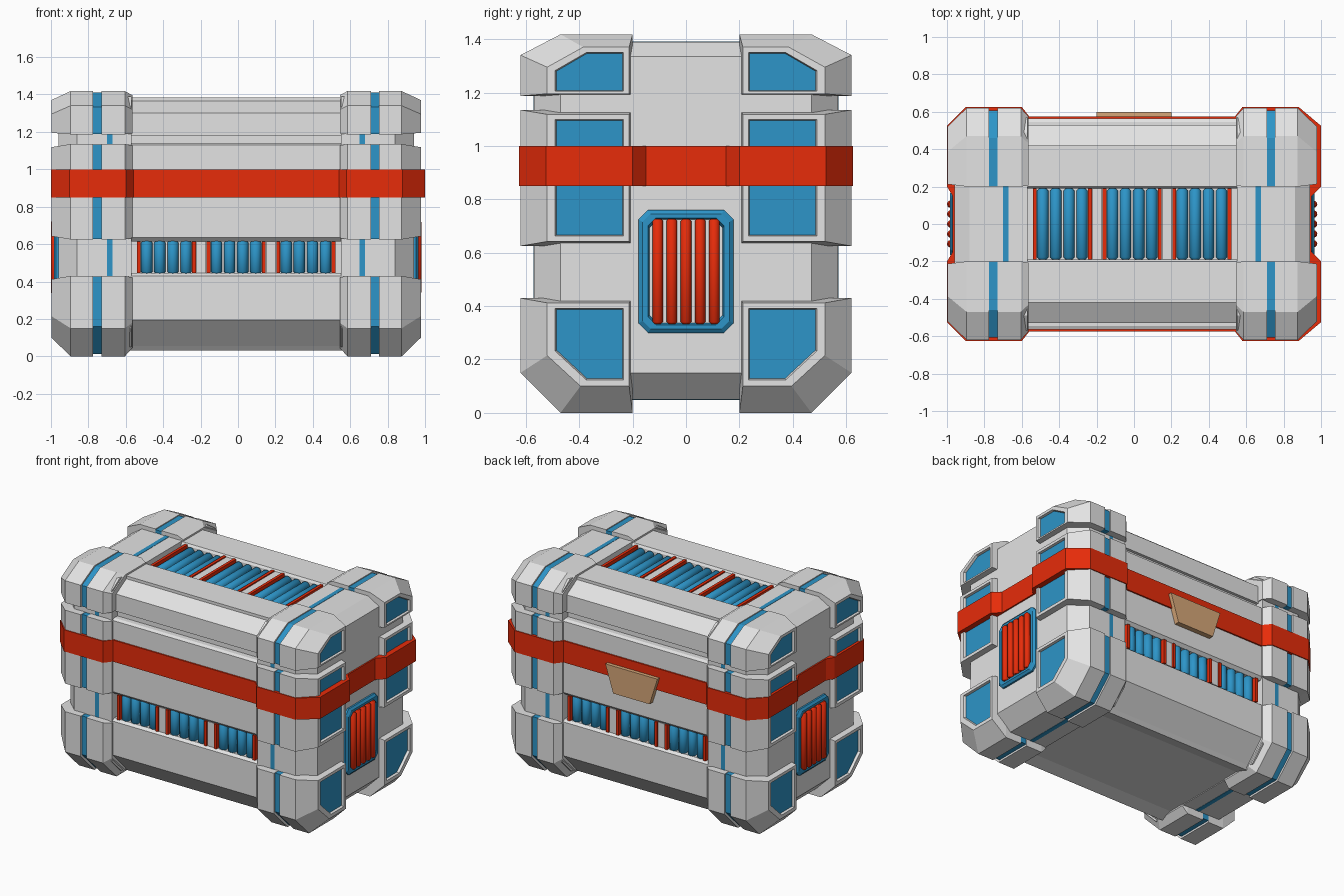
import bpy, bmesh, math

if "Cube" in bpy.data.objects:
    bpy.data.objects.remove(bpy.data.objects["Cube"])

def material(name, col):
    m = bpy.data.materials.new(name)
    m.diffuse_color = (*col, 1)
    m.use_nodes = True
    m.node_tree.nodes["Principled BSDF"].inputs["Base Color"].default_value = m.diffuse_color
    return m

GRAY = material("light gray", (0.77, 0.77, 0.77))
BLUE = material("blue", (0.026, 0.30, 0.58))
RED = material("red", (0.80, 0.025, 0.003))
TAN = material("tan", (0.68, 0.39, 0.19))
SHIFT = -0.01  # everything but the strap sits slightly to the left


def finish(name, bm, mats, dx=SHIFT):
    bmesh.ops.recalc_face_normals(bm, faces=bm.faces)
    bmesh.ops.translate(bm, verts=bm.verts, vec=(dx, 0, 0))
    me = bpy.data.meshes.new(name)
    bm.to_mesh(me)
    bm.free()
    for m in mats:
        me.materials.append(m)
    ob = bpy.data.objects.new(name, me)
    bpy.context.collection.objects.link(ob)
    return ob


def loft(bm, rings, seg=None, last=0, first=0, smooth=False):
    """Skin equal-length rings; seg gives a material index per span."""
    vs = [[bm.verts.new(p) for p in r] for r in rings]
    n = len(rings[0])
    for k in range(len(vs) - 1):
        for i in range(n):
            j = (i + 1) % n
            f = bm.faces.new((vs[k][i], vs[k][j], vs[k + 1][j], vs[k + 1][i]))
            f.material_index = seg[k] if seg else 0
            f.smooth = smooth
    bm.faces.new(vs[0]).material_index = first
    bm.faces.new(vs[-1]).material_index = last


def lerp(a, b, t):
    return [(p[0] + (q[0] - p[0]) * t, p[1] + (q[1] - p[1]) * t) for p, q in zip(a, b)]


def box(bm, x0, x1, y0, y1, z0, z1):
    loft(bm, [[(x0, y0, z), (x1, y0, z), (x1, y1, z), (x0, y1, z)] for z in (z0, z1)])


def rod(bm, a, axis, length, r, n=12):
    """Round bar with slightly rounded ends, starting at a along axis (1=y, 2=z)."""
    rings = []
    for t, k in ((0, .6), (r * .4, 1), (length - r * .4, 1), (length, .6)):
        ring = []
        for i in range(n):
            w = 2 * math.pi * i / n
            c, s = r * k * math.cos(w), r * k * math.sin(w)
            ring.append((a[0] + c, a[1] + t, a[2] + s) if axis == 1
                        else (a[0] + c, a[1] + s, a[2] + t))
        rings.append(ring)
    loft(bm, rings, smooth=True)


def both(half):
    return half + [(-y, z) for y, z in reversed(half)]


# centre body: one long profile with grooves for the rods and a low ridge beneath
half = [(.32, .055), (.41, .032), (.43, .055), (.565, .195), (.565, .43), (.545, .445),
        (.51, .445), (.51, .615), (.545, .615), (.565, .635), (.565, 1.13), (.545, 1.14),
        (.51, 1.14), (.51, 1.18), (.53, 1.18), (.53, 1.30), (.42, 1.365), (.42, 1.385),
        (.2, 1.385), (.19, 1.37), (.19, 1.335)]
bm = bmesh.new()
loft(bm, [[(x, y, z) for y, z in both(half)] for x in (-.58, .58)])
finish("centre_body", bm, [GRAY])

# end cores: chamfered blocks seen between the corner pads
bm = bmesh.new()
for sx in (-1, 1):
    rings = []
    for z, d in ((.05, .1), (.15, 0), (1.335, 0), (1.39, .08)):
        X, Y = .95 - d, .57 - d
        rings.append([(sx * x, y, z) for x, y in
                      ((.56, -Y), (X - .1, -Y), (X, -Y + .1), (X, Y - .1), (X - .1, Y), (.56, Y))])
    loft(bm, rings)
finish("end_cores", bm, [GRAY])

# thin blue bands around the end cores
bm = bmesh.new()
ring = both([(.43, .048), (.471, .048), (.572, .149), (.572, 1.336), (.491, 1.392), (.43, 1.392)])
for sx in (-1, 1):
    loft(bm, [[(sx * x, y, z) for y, z in ring] for x in (.66, .69)])
finish("core_bands", bm, [BLUE])

# corner pads: outer outline, end-face outline, blue window outline
pads = {
    "lower_corner_pads": (
        [(.2, 0), (.47, 0), (.62, .15), (.62, .43), (.2, .43)],
        [(.213, .1), (.395, .1), (.52, .215), (.52, .412), (.213, .412)],
        [(.238, .128), (.37, .128), (.485, .235), (.485, .388), (.238, .388)]),
    "middle_corner_pads": (
        [(.2, .625), (.62, .625), (.62, 1.135), (.2, 1.135)],
        [(.213, .642), (.52, .642), (.52, 1.118), (.213, 1.118)],
        [(.238, .667), (.485, .667), (.485, 1.095), (.238, 1.095)]),
    "upper_corner_pads": (
        [(.2, 1.187), (.62, 1.187), (.62, 1.34), (.47, 1.418), (.2, 1.418)],
        [(.213, 1.195), (.52, 1.195), (.52, 1.295), (.385, 1.37), (.213, 1.37)],
        [(.238, 1.207), (.485, 1.207), (.485, 1.28), (.37, 1.347), (.238, 1.347)]),
}
for name, (P, Q, B) in pads.items():
    bm = bmesh.new()
    spans = [(.555, lerp(P, Q, .45)), (.595, P), (.72, P), (.72, lerp(P, Q, .13)),
             (.765, lerp(P, Q, .13)), (.765, P), (.885, P), (.988, Q),
             (.988, lerp(Q, B, .85)), (.972, B)]
    for sx in (-1, 1):
        for sy in (-1, 1):
            loft(bm, [[(sx * x, sy * y, z) for y, z in r] for x, r in spans],
                 seg=[0, 0, 0, 1, 0, 0, 0, 0, 0], last=1)
    finish(name, bm, [GRAY, BLUE])

# red strap round the whole crate, following the pads
bm = bmesh.new()


def strap_side(s, end):
    q = [(s * .55 + SHIFT, .575), (s * .59 + SHIFT, .626), (s * .89 + SHIFT, .626),
         (end, .525), (end, .2), (s * .96 + SHIFT, .15)]
    return q + [(x, -y) for x, y in reversed(q)]


path = strap_side(1, 1.0) + strap_side(-1, -1.0)[::-1]
loft(bm, [[(x, y, z) for x, y in path] for z in (.85, 1.0)])
finish("strap", bm, [RED], 0)

# tan plate on the back
bm = bmesh.new()
loft(bm, [[(-.2, y, .94), (.2, y, .94), (.14, y, .75), (-.14, y, .75)] for y in (.565, .60)])
finish("back_plate", bm, [TAN], 0)

# blue rods, red dividers and gray spacers on front, back and top
rods, dividers, spacers = bmesh.new(), bmesh.new(), bmesh.new()
for c in (-.373, 0, .373):
    for k in range(4):
        x = c + (k - 1.5) * .07
        for sy in (-1, 1):
            rod(rods, (x, sy * .525, .44), 2, .18, .03)
        rod(rods, (x, -.19, 1.345), 1, .38, .03)
    for sx in (-1, 1):
        x = c + sx * .148
        for sy in (-1, 1):
            box(dividers, x - .01, x + .01, *sorted((sy * .5, sy * .558)), .445, .615)
        box(dividers, x - .01, x + .01, -.19, .19, 1.33, 1.38)
for x in (-.1865, .1865):
    for sy in (-1, 1):
        box(spacers, x - .025, x + .025, *sorted((sy * .5, sy * .55)), .445, .615)
    box(spacers, x - .025, x + .025, -.19, .19, 1.33, 1.375)
finish("rods", rods, [BLUE])
finish("rod_dividers", dividers, [RED])
finish("rod_spacers", spacers, [GRAY])

# end vents: blue frame with an opening, red bars inside
frames, bars = bmesh.new(), bmesh.new()


def octagon(x, w, h, c):
    return [(x, y, .53 + z) for y, z in
            ((-w + c, -h), (w - c, -h), (w, -h + c), (w, h - c),
             (w - c, h), (-w + c, h), (-w, h - c), (-w, -h + c))]


for sx in (-1, 1):
    rings = [octagon(sx * .94, .178, .23, .035), octagon(sx * .962, .178, .23, .035),
             octagon(sx * .974, .163, .215, .03), octagon(sx * .974, .143, .2, .03),
             octagon(sx * .954, .137, .194, .03)]
    loft(frames, rings, last=1)
    for k in range(-2, 3):
        rod(bars, (sx * .97, k * .053, .333), 2, .394, .02)
finish("vent_frames", frames, [BLUE, GRAY])
finish("vent_bars", bars, [RED])
